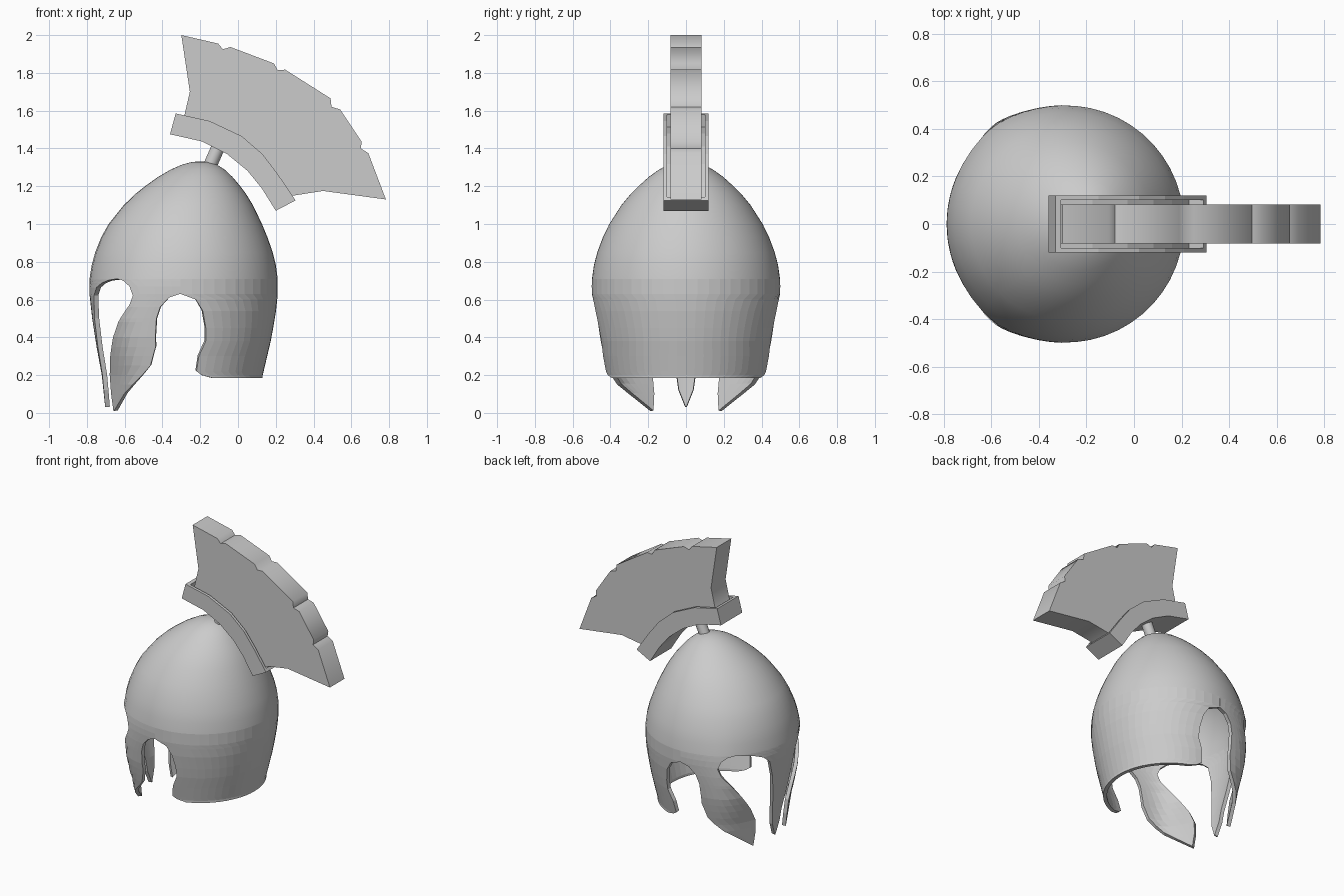
import bpy, bmesh
from math import sin, cos, radians, exp
from mathutils import Vector

if "Cube" in bpy.data.objects:
    bpy.data.objects.remove(bpy.data.objects["Cube"])

# helmet section: height, centre x, radius
SECTION = [(0, -.285, .415), (.2, -.295, .426), (.4, -.29, .468), (.55, -.288, .491),
           (.65, -.288, .5), (.71, -.288, .498), (.78, -.287, .488), (.85, -.286, .47),
           (.93, -.284, .44), (1.0, -.279, .406), (1.1, -.263, .342), (1.16, -.25, .292),
           (1.2, -.24, .252), (1.25, -.226, .196), (1.29, -.213, .14), (1.315, -.204, .09),
           (1.328, -.2, .045), (1.332, -.2, 0)]
TOP = .71


def interp(table, z):
    """Linear lookup in a table whose first column is height."""
    t = sorted(table)
    if z <= t[0][0]:
        return t[0][1:]
    for p, q in zip(t, t[1:]):
        if z <= q[0]:
            f = (z - p[0]) / (q[0] - p[0])
            return tuple(a + (b - a) * f for a, b in zip(p[1:], q[1:]))
    return t[-1][1:]


def surface(deg, z):
    """Point on the helmet; angle 0 is the face, with a flare at each cheek."""
    cx, r = interp(SECTION, z)
    side = abs((deg + 180) % 360 - 180)
    if side < 92:
        r += .038 * exp(-((side - 54) / 16) ** 2 - ((z - .34) / .32) ** 2)
    return Vector((cx - r * cos(radians(deg)), r * sin(radians(deg)), z))


def finish(name, bm):
    me = bpy.data.meshes.new(name)
    bm.to_mesh(me)
    bm.free()
    ob = bpy.data.objects.new(name, me)
    bpy.context.collection.objects.link(ob)
    return ob


def smooth(ob, deg):
    bpy.ops.object.select_all(action='DESELECT')
    ob.select_set(True)
    bpy.context.view_layer.objects.active = ob
    bpy.ops.object.shade_smooth_by_angle(angle=radians(deg))


def grid(bm, rows, is_smooth=False):
    """Faces between rows of (height, angles), listed top down."""
    verts = [[bm.verts.new(surface(a, z)) for a in angles] for z, angles in rows]
    for u, d in zip(verts, verts[1:]):
        for i in range(len(u) - 1):
            bm.faces.new((u[i], u[i + 1], d[i + 1], d[i])).smooth = is_smooth


def steps(a, b, n):
    return [a + (b - a) * i / n for i in range(n + 1)]


def prism(name, outline, y0, y1):
    bm = bmesh.new()
    a = [bm.verts.new((x, y0, z)) for x, z in outline]
    b = [bm.verts.new((x, y1, z)) for x, z in outline]
    bm.faces.new(a)
    bm.faces.new(b[::-1])
    for i in range(len(a)):
        j = (i + 1) % len(a)
        bm.faces.new((a[i], b[i], b[j], a[j]))
    bmesh.ops.recalc_face_normals(bm, faces=bm.faces)
    return finish(name, bm)


# edge outlines as (height, angle)
NOSE = [(TOP, 46), (.703, 38), (.688, 30), (.665, 23), (.62, 17), (.5, 13),
        (.35, 10), (.2, 7), (.12, 5.5), (.03, .6)]
EYE = [(TOP, 46), (.7, 51), (.67, 56), (.62, 58.5), (.57, 56), (.48, 47), (.4, 40),
       (.3, 32), (.2, 26), (.1, 25), (.01, 26)]
EAR = [(TOP, 88), (.63, 88), (.61, 81), (.56, 75.5), (.5, 73), (.4, 72), (.35, 72),
       (.25, 68), (.2, 62), (.15, 54), (.1, 44), (.01, 27)]
NECK = [(TOP, 88), (.63, 88), (.6, 97.5), (.54, 102), (.45, 104.5), (.38, 105),
        (.3, 101), (.22, 100), (.2, 104), (.185, 112)]

shell = bmesh.new()
# nose guard, cheek guards and faceted neck guard
heights = sorted({z for z, _ in EYE + EAR}, reverse=True)
cheek = [(z, interp(EYE, z)[0], interp(EAR, z)[0]) for z in heights]
plates = [[(z, steps(-h, h, 10)) for z, h in NOSE],
          [(z, steps(a, b, 6)) for z, a, b in cheek],
          [(z, steps(a, 360 - a, 26)) for z, a in NECK],
          [(z, steps(360 - b, 360 - a, 6)) for z, a, b in cheek]]
for rows in plates:
    grid(shell, rows)
# smooth dome, sharing the columns of the plates below
columns = [a for rows in plates for a in rows[0][1][:-1]] + [314]
dome_z = [s[0] for s in reversed(SECTION) if s[0] >= TOP]
grid(shell, [(z, columns) for z in dome_z], True)
bmesh.ops.remove_doubles(shell, verts=shell.verts, dist=.0001)
bmesh.ops.recalc_face_normals(shell, faces=shell.faces)
helmet = finish("helmet_shell", shell)
thick = helmet.modifiers.new("thickness", 'SOLIDIFY')
thick.thickness, thick.offset = .025, -1

# stem joining the crest to the dome
lo, hi = Vector((-.165, 0, 1.27)), Vector((-.095, 0, 1.43))
bpy.ops.mesh.primitive_cylinder_add(vertices=20, radius=.036, depth=(hi - lo).length,
                                    location=(lo + hi) / 2)
stem = bpy.context.object
stem.name = "crest_stem"
stem.rotation_euler = (hi - lo).to_track_quat('Z', 'Y').to_euler()
smooth(stem, 30)

# crest tray: floor, two side walls and two end walls
OUTER = [Vector(p) for p in ((-.33, 1.585), (-.15, 1.545), (.02, 1.465), (.13, 1.37),
                             (.21, 1.265), (.305, 1.125))]
INNER = [Vector(p) for p in ((-.36, 1.475), (-.19, 1.437), (-.06, 1.372), (.05, 1.282),
                             (.125, 1.19), (.2, 1.07))]
FLOOR = [a.lerp(b, .4) for a, b in zip(INNER, OUTER)]
prism("tray_floor", INNER + FLOOR[::-1], -.1, .1)
prism("tray_side_a", INNER + OUTER[::-1], -.12, -.1)
prism("tray_side_b", INNER + OUTER[::-1], .1, .12)
for name, i, j in (("tray_end_top", 0, 1), ("tray_end_low", -1, -2)):
    prism(name, [INNER[i], OUTER[i], OUTER[i].lerp(OUTER[j], .13),
                 INNER[i].lerp(INNER[j], .13)], -.1, .1)

# notched crest plume
PLUME = [(-.285, 1.57), (-.255, 1.7), (-.3, 2), (-.105, 1.955), (-.08, 1.925), (-.04, 1.937),
         (.19, 1.85), (.21, 1.815), (.25, 1.817), (.49, 1.665), (.495, 1.62), (.54, 1.607),
         (.655, 1.435), (.65, 1.4), (.69, 1.375), (.783, 1.13), (.45, 1.175), (.29, 1.15)]
base = [FLOOR[-1].lerp(FLOOR[-2], .15)] + FLOOR[-2:0:-1] + [FLOOR[0].lerp(FLOOR[1], .15)]
smooth(prism("plume", PLUME + base, -.082, .082), 65)
